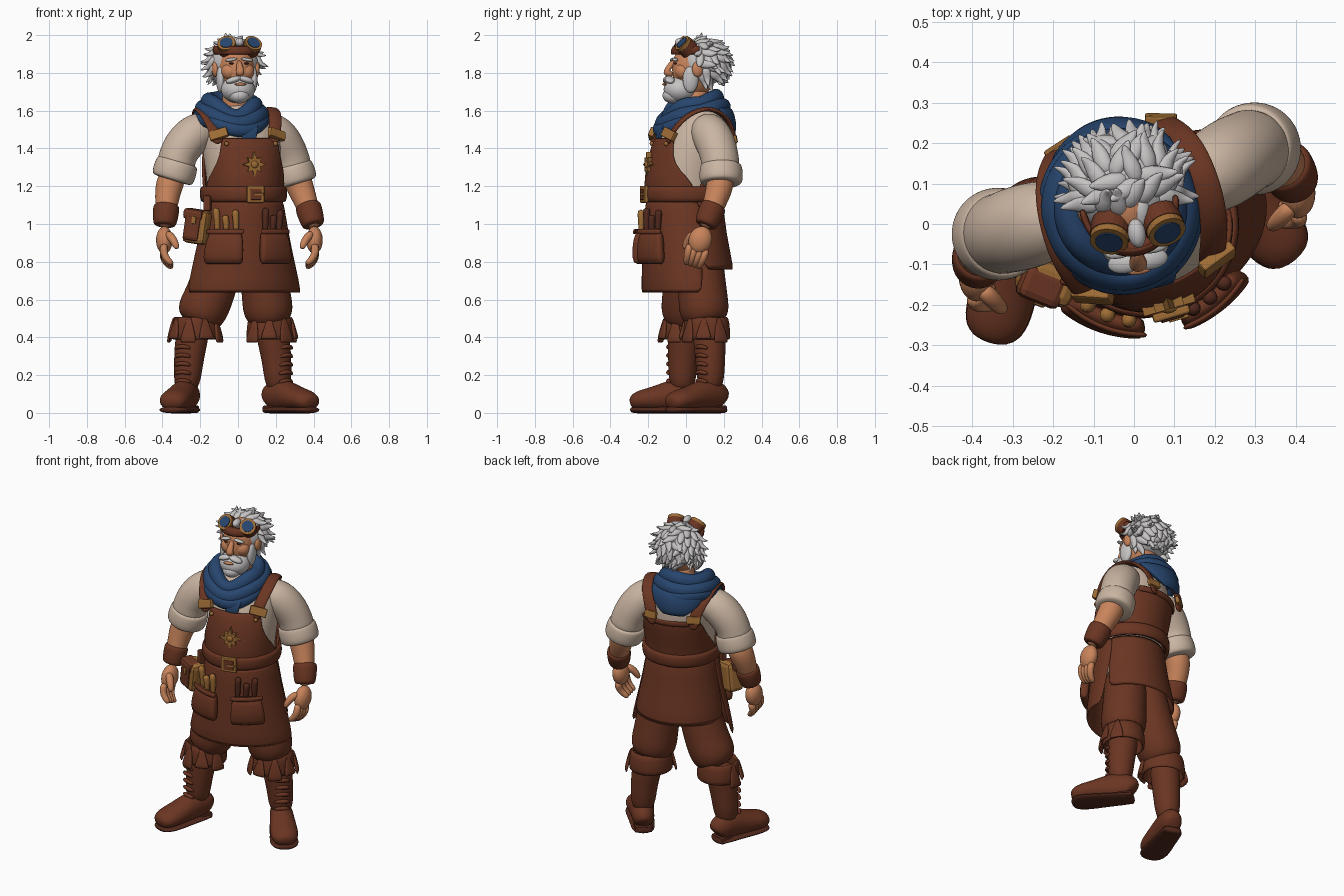
import bpy, bmesh, math, random
from mathutils import Matrix, Vector, Euler

if "Cube" in bpy.data.objects:
    bpy.data.objects.remove(bpy.data.objects["Cube"])
random.seed(4)


def paint(name, r, g, b):
    mat = bpy.data.materials.new(name)
    mat.use_nodes = True
    mat.diffuse_color = (r, g, b, 1)
    bsdf = next(n for n in mat.node_tree.nodes if n.type == "BSDF_PRINCIPLED")
    bsdf.inputs["Base Color"].default_value = (r, g, b, 1)
    bsdf.inputs["Roughness"].default_value = 0.8
    return mat


LEATHER = paint("brown leather", .145, .036, .016)
DARK = paint("dark leather", .085, .022, .012)
SHIRT = paint("cream cloth", .59, .46, .36)
SKIN = paint("skin", .58, .23, .105)
HAIR = paint("grey hair", .56, .54, .54)
BLUE = paint("blue cloth", .02, .06, .155)
BRASS = paint("brass", .34, .15, .035)
X, Y, Z = Vector((1, 0, 0)), Vector((0, 1, 0)), Vector((0, 0, 1))
WORLD = Matrix()


def place(x, y, yaw):
    return Matrix.Translation((x, y, 0)) @ Matrix.Rotation(math.radians(yaw), 4, "Z")


TORSO, HEAD, SCARF = place(.02, .03, 16), place(-.012, .045, 9), place(-.018, .02, 16)


def finish(name, bm, mat, matrix=WORLD, subdiv=0, smooth=True, thick=0, bevel=0):
    bmesh.ops.recalc_face_normals(bm, faces=bm.faces)
    mesh = bpy.data.meshes.new(name)
    bm.to_mesh(mesh)
    bm.free()
    mesh.materials.append(mat)
    for poly in mesh.polygons:
        poly.use_smooth = smooth
    obj = bpy.data.objects.new(name, mesh)
    bpy.context.collection.objects.link(obj)
    obj.matrix_world = matrix
    if thick:
        mod = obj.modifiers.new("thickness", "SOLIDIFY")
        mod.thickness, mod.offset = thick, 0
    if bevel:
        mod = obj.modifiers.new("bevel", "BEVEL")
        mod.width, mod.segments = bevel, 2
    if subdiv:
        mod = obj.modifiers.new("rounding", "SUBSURF")
        mod.levels = mod.render_levels = subdiv
    return obj


def add_tube(bm, pts, radii, ref=Y, closed=False, sides=10):
    pts, n, rings = [Vector(p) for p in pts], len(pts), []
    for i, p in enumerate(pts):
        after = pts[(i + 1) % n] if closed else pts[min(i + 1, n - 1)]
        t = (after - pts[i - 1 if closed else max(i - 1, 0)]).normalized()
        side = t.cross(ref).normalized()
        up = side.cross(t)
        r = radii[i] if isinstance(radii, list) else radii
        a, b = r if isinstance(r, tuple) else (r, r)
        turn = [math.tau * k / sides for k in range(sides)]
        rings.append([bm.verts.new(p + side * a * math.cos(k) + up * b * math.sin(k)) for k in turn])
    for i in range(n if closed else n - 1):
        a, b = rings[i], rings[(i + 1) % n]
        for k in range(sides):
            j = (k + 1) % sides
            bm.faces.new((a[k], a[j], b[j], b[k]))
    if not closed:
        bm.faces.new(rings[0])
        bm.faces.new(rings[-1])


def tube(name, pts, radii, mat, matrix=WORLD, ref=Y, closed=False, sides=10, subdiv=2, smooth=True):
    bm = bmesh.new()
    add_tube(bm, pts, radii, ref, closed, sides)
    return finish(name, bm, mat, matrix, subdiv, smooth)


def blob(name, centre, radii, mat, matrix=WORLD, tilt=0):
    bm = bmesh.new()
    shape = Matrix.LocRotScale(Vector(centre), Euler((0, tilt, 0)), Vector(radii))
    bmesh.ops.create_uvsphere(bm, u_segments=24, v_segments=16, radius=1, matrix=shape)
    return finish(name, bm, mat, matrix)


def box(name, centre, size, mat, matrix=WORLD, turn=(0, 0, 0), bevel=.006):
    bm = bmesh.new()
    shape = Matrix.LocRotScale(Vector(centre), Euler(turn), Vector(size))
    bmesh.ops.create_cube(bm, size=1, matrix=shape)
    return finish(name, bm, mat, matrix, smooth=False, bevel=bevel)


def shell(name, rows, mat, matrix=TORSO, mid=0, thick=.016, steps=16):
    """Curved panel; each row is height, x radius, y radius, y centre, half angle."""
    bm, grid = bmesh.new(), []
    for z, rx, ry, cy, half in rows:
        angles = [mid + half * (2 * k / steps - 1) for k in range(steps + 1)]
        grid.append([bm.verts.new((rx * math.sin(a), cy - ry * math.cos(a), z)) for a in angles])
    for low, high in zip(grid, grid[1:]):
        for k in range(steps):
            bm.faces.new((low[k], low[k + 1], high[k + 1], high[k]))
    bmesh.ops.remove_doubles(bm, verts=bm.verts, dist=.0001)
    return finish(name, bm, mat, matrix, 1, True, thick)


# Torso under the apron
body = [(.9, .2, .18, -.03), (1.1, .19, .183, -.035), (1.25, .2, .195, -.035), (1.4, .215, .19, .005),
        (1.5, .215, .17, .03), (1.58, .18, .13, .045), (1.65, .08, .08, .04)]
tube("shirt_body", [(0, cy, z) for z, rx, ry, cy in body], [(rx, ry) for z, rx, ry, cy in body],
     SHIRT, TORSO, sides=16)

# Apron bibs, skirt panels and belt
shell("bib_front", [(1.12, .202, .203, -.035, 1.6), (1.22, .212, .212, -.035, 1.5), (1.28, .218, .212, -.025, 1.1),
                    (1.36, .228, .212, -.01, .8), (1.46, .235, .2, .015, .72)], LEATHER)
shell("bib_back", [(1.12, .202, .2, -.035, 1.6), (1.22, .212, .208, -.035, 1.5), (1.28, .218, .207, -.022, 1.15),
                   (1.42, .232, .203, .005, .85)], LEATHER, mid=math.pi)
shell("back_hem_band", [(1.39, .236, .208, .005, .85), (1.43, .238, .208, .01, .85)], LEATHER, mid=math.pi)
shell("skirt_front", [(.63, .31, .237, -.02, 1.55), (.78, .275, .228, -.025, 1.6), (.95, .233, .22, -.03, 1.65),
                      (1.13, .205, .205, -.035, 1.7)], LEATHER)
shell("skirt_back", [(.75, .265, .227, -.01, 1.55), (.95, .222, .197, -.025, 1.6), (1.13, .2, .192, -.035, 1.65)],
      LEATHER, mid=math.pi)
shell("belt", [(1.115, .216, .214, -.033, math.pi), (1.16, .222, .22, -.033, math.pi),
               (1.2, .218, .217, -.033, math.pi)], LEATHER, thick=.024, steps=32)
box("buckle_frame", (0, -.262, 1.157), (.095, .022, .09), BRASS, TORSO)
box("buckle_centre", (0, -.27, 1.157), (.064, .016, .06), LEATHER, TORSO)
box("buckle_pin", (.015, -.278, 1.157), (.05, .008, .012), BRASS, TORSO, bevel=.002)

# Star emblem on the bib
bm = bmesh.new()
spikes = [(.066 if k % 4 == 0 else .052) if k % 2 == 0 else .032 for k in range(16)]
star = [bm.verts.new((r * math.sin(k * math.tau / 16), -.25, 1.315 + r * math.cos(k * math.tau / 16)))
        for k, r in enumerate(spikes)]
face = bm.faces.new(star)
move = bmesh.ops.extrude_face_region(bm, geom=[face])["geom"]
bmesh.ops.translate(bm, vec=(0, .035, 0), verts=[v for v in move if isinstance(v, bmesh.types.BMVert)])
finish("star_emblem", bm, BRASS, TORSO, smooth=False)
blob("star_boss", (0, -.248, 1.315), (.02, .012, .02), BRASS, TORSO)

# Shoulder straps with clasps
for s, side in ((-1, "right"), (1, "left")):
    path = [(.15, -.168, 1.42), (.165, -.145, 1.5), (.195, -.06, 1.59), (.197, .05, 1.62),
            (.18, .14, 1.575), (.14, .195, 1.5), (.12, .208, 1.38)]
    tube(side + "_strap", [(s * x - .024, y, z) for x, y, z in path], (.013, .036), LEATHER, TORSO, ref=X)
    box(side + "_front_clasp", (s * .16 - .015, -.165, 1.475), (.1, .03, .052), BRASS, TORSO, (-.35, s * .3, s * .35))
    box(side + "_back_clasp", (s * .13 - .022, .207, 1.45), (.08, .024, .045), BRASS, TORSO, (.2, 0, s * -.3))
    blob(side + "_bib_rivet", (s * .135, -.18, 1.425), (.012, .012, .012), BRASS, TORSO)

# Apron pockets, tools and hip pouch
for side, mid, half, tool in (("right", -.65, .4, BRASS), ("left", .42, .36, DARK)):
    shell(side + "_pocket", [(.785, .29, .262, -.025, half), (.86, .285, .268, -.025, half),
                             (.97, .255, .247, -.03, half * .9)], LEATHER, mid=mid, thick=.05, steps=8)
    shell(side + "_pocket_flap", [(.945, .285, .279, -.03, half), (.975, .279, .272, -.03, half)],
          LEATHER, mid=mid, thick=.014, steps=8)
    for k, tall in enumerate((.12, .08, .11)):
        a = mid + (k - 1) * half * .55
        x, y = .245 * math.sin(a), -.03 - .24 * math.cos(a)
        tube(f"{side}_tool_{k}", [(x, y, .93), (x, y, .97 + tall * .5), (x * 1.06, y, .97 + tall)],
             [.016, .018, .026], tool, TORSO, sides=8, subdiv=1)
POUCH = place(-.215, -.14, -22)
box("hip_pouch", (0, 0, .985), (.13, .1, .18), BRASS, POUCH, (0, .15, 0), .025)
box("pouch_front", (-.012, -.02, .985), (.095, .08, .15), LEATHER, POUCH, (0, .15, 0), .02)
box("pouch_flap", (-.006, -.018, 1.05), (.115, .086, .06), LEATHER, POUCH, (0, .15, 0), .02)
box("pouch_clasp", (.004, -.06, 1.02), (.025, .014, .04), BRASS, POUCH, (0, .15, 0))
box("pouch_hanger", (.05, .02, 1.11), (.04, .03, .08), LEATHER, POUCH)

# Arms: sleeve, rolled cuff, forearm, band and hand
arms = {
    "left": (1, [(.11, .085, 1.53), (.2, .13, 1.485), (.25, .165, 1.41), (.282, .182, 1.34), (.297, .186, 1.26)],
             [(.3, .186, 1.28), (.33, .18, 1.19), (.375, .14, 1.08), (.405, .095, .975)]),
    "right": (-1, [(-.14, .03, 1.53), (-.23, .005, 1.485), (-.297, -.015, 1.41), (-.323, -.022, 1.35),
                   (-.335, -.025, 1.28)],
              [(-.335, -.025, 1.28), (-.372, -.04, 1.19), (-.38, -.08, 1.08), (-.39, -.11, .975)])}
for side, (s, sleeve, fore) in arms.items():
    tube(side + "_sleeve", sleeve, [.085, .11, .11, .103, .11], SHIRT, sides=12)
    elbow, below = Vector(sleeve[-1]), Vector((s * .015, 0, -.05))
    roll = [elbow - below * 1.1, elbow - below, elbow, elbow + below * .8, elbow + below]
    tube(side + "_rolled_cuff", roll, [.1, .114, .12, .116, .095], SHIRT, sides=14)
    tube(side + "_forearm", fore, [.08, .077, .06, .045], SKIN)
    a, b = Vector(fore[2]), Vector(fore[3])
    band = [a.lerp(b, t) for t in (-.22, -.15, .4, .8, .86)]
    tube(side + "_wristband", band, [.055, .074, .069, .063, .045], LEATHER, sides=14)
    hand = Matrix.LocRotScale(b, Euler((-.3, 0, 0)), Vector((1.15, 1.12, 1.05)))
    blob(side + "_palm", (0, 0, -.06), (.038, .055, .07), SKIN, hand)
    for k in range(4):
        y = .04 - .027 * k
        tube(f"{side}_finger_{k}", [(0, y, -.09), (s * .006, y * .95, -.14), (s * -.012, y * .8, -.175),
                                    (s * -.04, y * .75, -.2)], [.021, .02, .019, .014], SKIN, hand, sides=8, subdiv=1)
    tube(side + "_thumb", [(s * -.01, -.035, -.03), (s * -.045, -.06, -.08), (s * -.06, -.06, -.13)],
         [.024, .021, .014], SKIN, hand, sides=8)

# Legs: trousers, ragged cuffs, boots
legs = {
    "left": (40, [(.1, .05, .98), (.13, .075, .78), (.15, .09, .62), (.16, .095, .54), (.17, .11, .46)],
             [(.17, .115, .48), (.19, .125, .38), (.208, .13, .26), (.215, .13, .1)]),
    "right": (-17, [(-.06, .01, .98), (-.1, .005, .78), (-.15, .005, .62), (-.19, .0, .54), (-.225, -.005, .46)],
              [(-.23, -.005, .48), (-.248, -.01, .38), (-.263, -.018, .26), (-.275, -.02, .1)])}
for side, (yaw, thigh, shaft) in legs.items():
    tube(side + "_trouser", thigh, [.11, .13, .132, .14, .105], LEATHER, sides=14)
    tube(side + "_boot_shaft", shaft, [.09, .09, .08, .07], LEATHER, sides=12)
    knee = place(thigh[-1][0], thigh[-1][1], yaw)
    shell(side + "_cuff", [(.385, .12, .115, 0, math.pi), (.44, .118, .113, 0, math.pi),
                           (.51, .108, .106, 0, math.pi)], LEATHER, knee, thick=.02, steps=24)
    for k in range(5):
        shell(f"{side}_cuff_flap_{k}", [(.37 + .02 * (k % 2), .148, .143, 0, .32), (.43, .135, .13, 0, .26),
                                       (.51, .114, .11, 0, .06)], LEATHER, knee, mid=(k - 2) * .72, steps=6)
    foot = place(shaft[-1][0], shaft[-1][1], yaw)
    plan = [(.085, .04, .05), (.065, .064, .075), (0, .07, .09), (-.08, .074, .08), (-.16, .083, .064),
            (-.235, .083, .056), (-.285, .05, .038)]
    tube(side + "_boot_foot", [(0, y, h + .01) for y, w, h in plan], [(w, h) for y, w, h in plan],
         LEATHER, foot, ref=Z, sides=14)
    tube(side + "_boot_sole", [(0, y, .016) for y, w, h in plan], [(w * 1.04, .019) for y, w, h in plan],
         DARK, foot, ref=Z, sides=12)
    box(side + "_boot_heel", (0, .035, .02), (.105, .085, .04), DARK, foot, bevel=.012)
    tube(side + "_toe_seam", [(-.07, -.13, .09), (0, -.125, .137), (.07, -.13, .09)], .011, LEATHER, foot, ref=Z)
    for k in range(5):
        z = .16 + .045 * k
        tube(f"{side}_lace_{k}", [(-.05, -.054, z), (0, -.088, z + .018), (.05, -.054, z)], .014,
             LEATHER, foot, ref=Z, sides=6, subdiv=1)

# Scarf folds wound around the neck, with a cowl behind
for k, (rx, ry, z, r, tall) in enumerate(((.125, .125, 1.635, .045, .05), (.16, .165, 1.592, .042, .048),
                                          (.178, .188, 1.56, .03, .038))):
    loop = []
    for i in range(20):
        a = i * math.tau / 20
        front = max(math.cos(a), 0)
        z_here = z - .075 * front ** 3 + .03 * max(-math.cos(a), 0) + .008 * math.sin(a * 3 + k)
        loop.append((rx * math.sin(a) - .01, .02 - ry * math.cos(a), z_here))
    tube(f"scarf_fold_{k}", loop, (r, tall), BLUE, SCARF, ref=Z, closed=True)
shell("scarf_cowl", [(1.47, .2, .2, .03, .25), (1.53, .205, .205, .03, .75), (1.62, .18, .18, .03, 1.2)],
      BLUE, SCARF, mid=math.pi, thick=.035)
shell("scarf_tail", [(1.44, .2, .2, .012, .18), (1.54, .18, .18, .02, .32)], BLUE, mid=-.06, thick=.025)

# Head and face
tube("neck", [(0, .02, 1.52), (0, .01, 1.62), (0, 0, 1.74)], [.085, .075, .075], SKIN, HEAD)
blob("head", (0, 0, 1.82), (.1, .12, .15), SKIN, HEAD)
tube("nose", [(0, -.108, 1.865), (0, -.14, 1.825), (0, -.155, 1.803), (0, -.115, 1.785)],
     [.014, .019, .026, .018], SKIN, HEAD, ref=X)
blob("beard", (0, -.075, 1.712), (.09, .09, .072), HAIR, HEAD)
blob("beard_tip", (0, -.115, 1.68), (.055, .056, .042), HAIR, HEAD)
blob("mouth", (0, -.16, 1.74), (.032, .012, .008), SKIN, HEAD)
for s, side in ((-1, "right"), (1, "left")):
    blob(side + "_ear", (s * .11, .0, 1.82), (.018, .03, .042), SKIN, HEAD)
    blob(side + "_cheek", (s * .042, -.07, 1.808), (.046, .042, .045), SKIN, HEAD)
    blob(side + "_eye", (s * .04, -.109, 1.85), (.014, .007, .005), DARK, HEAD)
    blob(side + "_eyebrow", (s * .043, -.111, 1.87), (.034, .014, .009), HAIR, HEAD, s * .15)
    blob(side + "_moustache", (s * .033, -.138, 1.764), (.044, .026, .017), HAIR, HEAD, s * .3)
    blob(side + "_sideburn", (s * .088, -.035, 1.765), (.022, .042, .07), HAIR, HEAD)

# Hair cap covered with wavy swept locks, flaring at the sides
centre, size = Vector((0, .048, 1.853)), Vector((.13, .13, .122))
blob("hair_cap", centre, size, HAIR, HEAD)
bm = bmesh.new()
for k in range(130):
    h = 1 - 2 * (k + .5) / 130
    a = k * 2.4
    d = Vector((math.cos(a) * math.sqrt(1 - h * h), math.sin(a) * math.sqrt(1 - h * h), h))
    if (d.y < -.35 and d.z < .72) or d.z < -.7:
        continue
    flow = Vector([random.uniform(-.8, .8) for axis in "xyz"]) + Y * .5 - Z * .8
    flow = (flow - d * flow.dot(d)).normalized()
    base, flare = centre + d * size * .96, .018 + .035 * abs(d.x)
    add_tube(bm, [base - flow * .03 - d * .01, base + flow * .01 + d * .008, base + flow * .045 + d * .006,
                  base + flow * .07 + d * flare], [(.02, .012), (.029, .02), (.021, .015), (.003, .003)],
             ref=d, sides=6)
finish("hair_locks", bm, HAIR, HEAD, 1)

# Goggles pushed up on the forehead
shell("goggle_strap", [(1.895, .114, .128, .005, 1.6), (1.945, .118, .118, .01, 1.6)], LEATHER, HEAD, thick=.02)
tube("goggle_bridge", [(-.05, -.09, 1.93), (0, -.108, 1.925), (.05, -.09, 1.93)], .018, LEATHER, HEAD, ref=Z)
blob("forelock", (.008, -.07, 1.962), (.022, .036, .024), HAIR, HEAD)
for s, side in ((-1, "right"), (1, "left")):
    at, aim = Vector((s * .068 + .01, -.064, 1.945)), Vector((s * .22, -.7, .62)).normalized()
    for part, start, end, r, mat in (("cup", -.04, .004, .05, LEATHER), ("rim", -.006, .022, .048, BRASS),
                                     ("lens", .015, .026, .034, BLUE)):
        tube(f"{side}_goggle_{part}", [at + aim * start, at + aim * end], r, mat, HEAD, ref=X,
             sides=24, subdiv=0, smooth=False)
